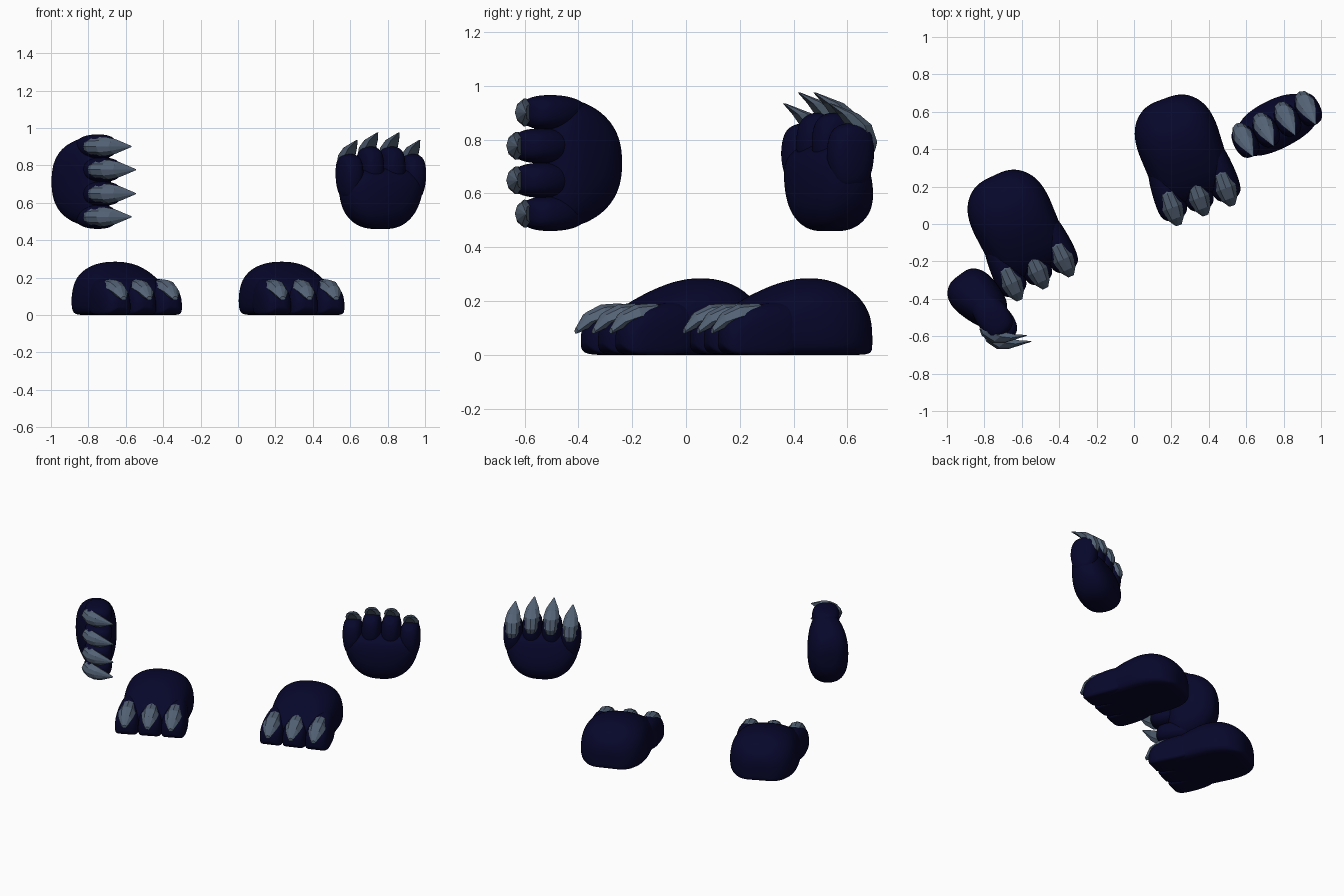
import bpy, bmesh, math
from mathutils import Matrix, Vector

if "Cube" in bpy.data.objects:
    bpy.data.objects.remove(bpy.data.objects["Cube"])


def material(name, rgb):
    m = bpy.data.materials.new(name)
    m.use_nodes = True
    m.diffuse_color = (*rgb, 1)
    bsdf = next(n for n in m.node_tree.nodes if n.type == "BSDF_PRINCIPLED")
    bsdf.inputs["Base Color"].default_value = (*rgb, 1)
    return m


FUR = material("midnight_blue_fur", (0.002, 0.002, 0.024))
CLAW = material("slate_claw", (0.088, 0.124, 0.18))


def superellipse(count, power):
    pts = []
    for i in range(count):
        a = 2 * math.pi * i / count
        c, s = math.cos(a), math.sin(a)
        pts.append((math.copysign(abs(c) ** power, c),
                    0.5 + 0.5 * math.copysign(abs(s) ** power, s)))
    return pts


# Cross-sections: x runs -1..1, z runs 0..1
ROUND = superellipse(14, 0.8)
half = [(0.55, 0), (0.94, 0.0), (1.02, 0.14), (1.02, 0.45), (0.9, 0.78), (0.5, 0.98)]
SOLE = [(0, 0)] + half + [(0, 1.02)] + [(-x, z) for x, z in reversed(half)]
HORN = [(-0.6, 0), (0.6, 0), (1, 0.4), (0.6, 0.85), (0, 1), (-0.6, 0.85), (-1, 0.4)]


def loft(name, profile, rings, frame, mat, smooth=True):
    """Skin rings of (forward, half width, bottom, top) along local y."""
    bm = bmesh.new()
    loops = [[bm.verts.new((x * w, y, lo + z * (hi - lo))) for x, z in profile]
             for y, w, lo, hi in rings]
    n = len(profile)
    for a, b in zip(loops, loops[1:]):
        for i in range(n):
            j = (i + 1) % n
            bm.faces.new((a[i], a[j], b[j], b[i]))
    caps = [bm.faces.new(loops[0]), bm.faces.new(loops[-1])]
    if smooth:
        bmesh.ops.poke(bm, faces=caps)
    bmesh.ops.transform(bm, matrix=frame, verts=bm.verts)
    bmesh.ops.recalc_face_normals(bm, faces=bm.faces)
    for f in bm.faces:
        f.smooth = smooth
    mesh = bpy.data.meshes.new(name)
    bm.to_mesh(mesh)
    bm.free()
    mesh.materials.append(mat)
    ob = bpy.data.objects.new(name, mesh)
    bpy.context.collection.objects.link(ob)
    if smooth:
        sub = ob.modifiers.new("rounding", "SUBSURF")
        sub.levels = sub.render_levels = 2


def frame_from(origin, forward, back):
    y, z = Vector(forward).normalized(), Vector(back).normalized()
    x = y.cross(z)
    m = Matrix((x, y, z)).transposed().to_4x4()
    m.translation = Vector(origin)
    return m


def foot(side, origin, yaw):
    a = math.radians(yaw)
    frame = frame_from(origin, (math.sin(a), -math.cos(a), 0), (0, 0, 1))
    # Domed heel and instep
    loft(side + "_foot", SOLE, [
        (-0.328, 0.06, 0.02, 0.13), (-0.315, 0.115, 0.005, 0.175),
        (-0.275, 0.168, 0, 0.225), (-0.21, 0.207, 0, 0.268), (-0.12, 0.222, 0, 0.288),
        (-0.02, 0.215, 0, 0.277), (0.08, 0.212, 0, 0.238), (0.17, 0.205, 0, 0.19),
        (0.23, 0.17, 0.01, 0.14)], frame, FUR)
    # Three toes, each with a hooked claw on top
    for i in (-1, 0, 1):
        spot = frame @ Matrix.Translation((i * 0.152, 0, 0))
        loft(f"{side}_toe_{i + 2}", SOLE, [
            (0.0, 0.06, 0.01, 0.19), (0.10, 0.074, 0, 0.195), (0.18, 0.08, 0, 0.182),
            (0.25, 0.078, 0, 0.16), (0.285, 0.064, 0.01, 0.13),
            (0.304, 0.03, 0.035, 0.09)], spot, FUR)
        loft(f"{side}_toe_claw_{i + 2}", HORN, [
            (0.125, 0.032, 0.14, 0.183), (0.155, 0.048, 0.13, 0.192),
            (0.235, 0.055, 0.115, 0.187), (0.295, 0.044, 0.10, 0.158),
            (0.335, 0.016, 0.08, 0.10)], spot, CLAW, False)


def hand(side, origin, forward, back):
    frame = frame_from(origin, forward, back)
    # Thick rounded palm
    loft(side + "_palm", ROUND, [
        (0.0, 0.07, -0.05, 0.06), (0.02, 0.135, -0.09, 0.105),
        (0.075, 0.198, -0.125, 0.142), (0.15, 0.235, -0.133, 0.138),
        (0.23, 0.25, -0.128, 0.112), (0.29, 0.23, -0.108, 0.085),
        (0.325, 0.14, -0.055, 0.04)], frame, FUR)
    # Four fingers with claws curling toward the palm
    for i, x in enumerate((-0.188, -0.064, 0.064, 0.188)):
        reach = 0.0 if abs(x) < 0.1 else -0.04
        spot = frame @ Matrix.Translation((x, reach, 0))
        loft(f"{side}_finger_{i + 1}", ROUND, [
            (0.20, 0.04, -0.06, 0.05), (0.25, 0.06, -0.085, 0.078),
            (0.32, 0.068, -0.1, 0.09), (0.39, 0.065, -0.09, 0.086),
            (0.425, 0.052, -0.068, 0.068), (0.44, 0.025, -0.03, 0.03)], spot, FUR)
        loft(f"{side}_finger_claw_{i + 1}", HORN, [
            (0.335, 0.036, 0.05, 0.092), (0.37, 0.048, 0.03, 0.104),
            (0.435, 0.052, -0.01, 0.082), (0.475, 0.04, -0.045, 0.03),
            (0.515, 0.004, -0.095, -0.085)], spot, CLAW, False)


foot("right", (-0.615, -0.04, 0), 25)
foot("left", (0.268, 0.36, 0), 20)
hand("right", (-0.93, -0.27, 0.713), (0.6, -0.8, 0), (-0.8, -0.6, 0))
hand("left", (0.762, 0.53, 0.46), (0, 0, 1), (-0.45, 0.89, 0))
